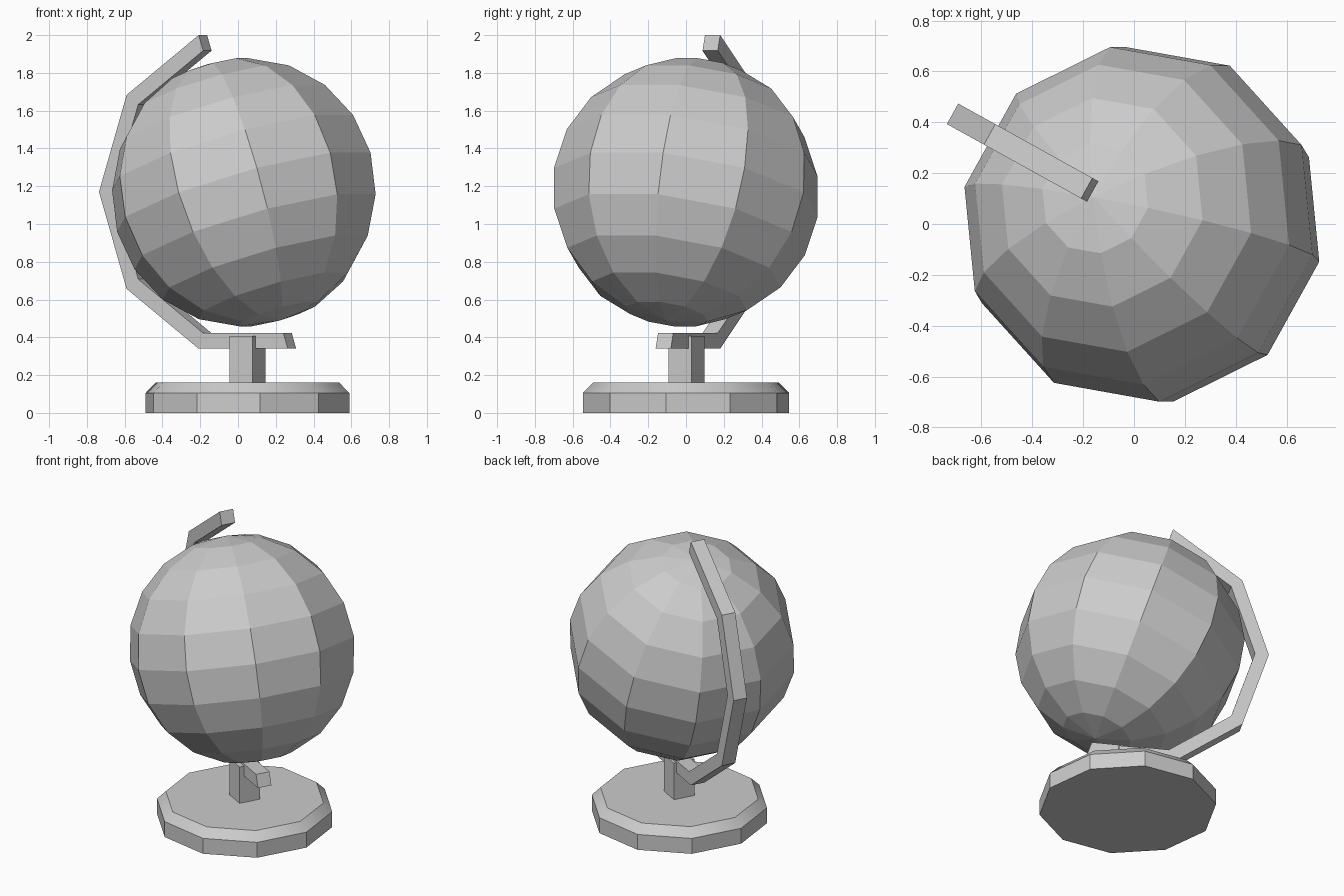
import bpy, bmesh
from math import sin, cos, radians
from mathutils import Matrix, Vector

if "Cube" in bpy.data.objects:
    bpy.data.objects.remove(bpy.data.objects["Cube"])

TURN = Matrix.Rotation(radians(-29), 4, 'Z')    # whole stand is turned
LEAN = Matrix.Rotation(radians(-18), 4, 'Y')    # globe axis tilt


def finish(name, bm, matrix):
    bmesh.ops.remove_doubles(bm, verts=bm.verts, dist=1e-5)
    bmesh.ops.recalc_face_normals(bm, faces=bm.faces)
    me = bpy.data.meshes.new(name)
    bm.to_mesh(me)
    bm.free()
    ob = bpy.data.objects.new(name, me)
    ob.matrix_world = matrix
    bpy.context.collection.objects.link(ob)
    return ob


def lathe(name, profile, sides, offset, matrix):
    """Revolve (radius, z) points; both profile ends are capped or pointed."""
    bm = bmesh.new()
    rings = []
    for r, z in profile:
        if r < 1e-6:
            rings.append([bm.verts.new((0, 0, z))] * sides)
        else:
            angles = [radians(offset + 360 * i / sides) for i in range(sides)]
            rings.append([bm.verts.new((r * cos(a), r * sin(a), z)) for a in angles])
    for lo, hi in zip(rings, rings[1:]):
        for i in range(sides):
            j = (i + 1) % sides
            bm.faces.new(list(dict.fromkeys((lo[i], lo[j], hi[j], hi[i]))))
    for ring in (rings[0], rings[-1]):
        if ring[0] is not ring[1]:
            bm.faces.new(ring)
    return finish(name, bm, matrix)


# ten-sided base with a softly shaded chamfer
base = lathe("base", [(0.55, 0), (0.55, 0.105), (0.495, 0.16)], 10, 18,
             Matrix.Translation((0.05, 0, 0)) @ TURN)
for p in base.data.polygons:
    p.use_smooth = 0.2 < p.normal.z < 0.95
for e in base.data.edges:
    za, zb = (base.data.vertices[v].co.z for v in e.vertices)
    e.use_edge_sharp = abs(za - zb) < 1e-4

# square post
bm = bmesh.new()
bmesh.ops.create_cube(bm, size=1)
bmesh.ops.scale(bm, vec=(0.14, 0.14, 0.257), verts=bm.verts)
finish("post", bm, Matrix.Translation((0.05, 0.002, 0.2795)) @ TURN)

# faceted globe, leaning towards the arm
R = 0.713
arc = [(R * sin(radians(18 * i)), -R * cos(radians(18 * i))) for i in range(11)]
lathe("globe", arc, 10, 18, Matrix.Translation((0.031, -0.001, 1.168)) @ TURN @ LEAN)

# half-decagon arm of rectangular section
bm = bmesh.new()
sections = []
for i in range(6):
    a = radians(108 + 36 * i)
    sections.append([bm.verts.new((r * cos(a), y, r * sin(a)))
                     for r, y in ((0.873, -0.046), (0.873, 0.046), (0.786, 0.046), (0.786, -0.046))])
for s, t in zip(sections, sections[1:]):
    for i in range(4):
        j = (i + 1) % 4
        bm.faces.new((s[i], s[j], t[j], t[i]))
bm.faces.new(sections[0])
bm.faces.new(sections[-1])
finish("arm", bm, Matrix.Translation((0.05, 0.01, 1.17)) @ TURN)
